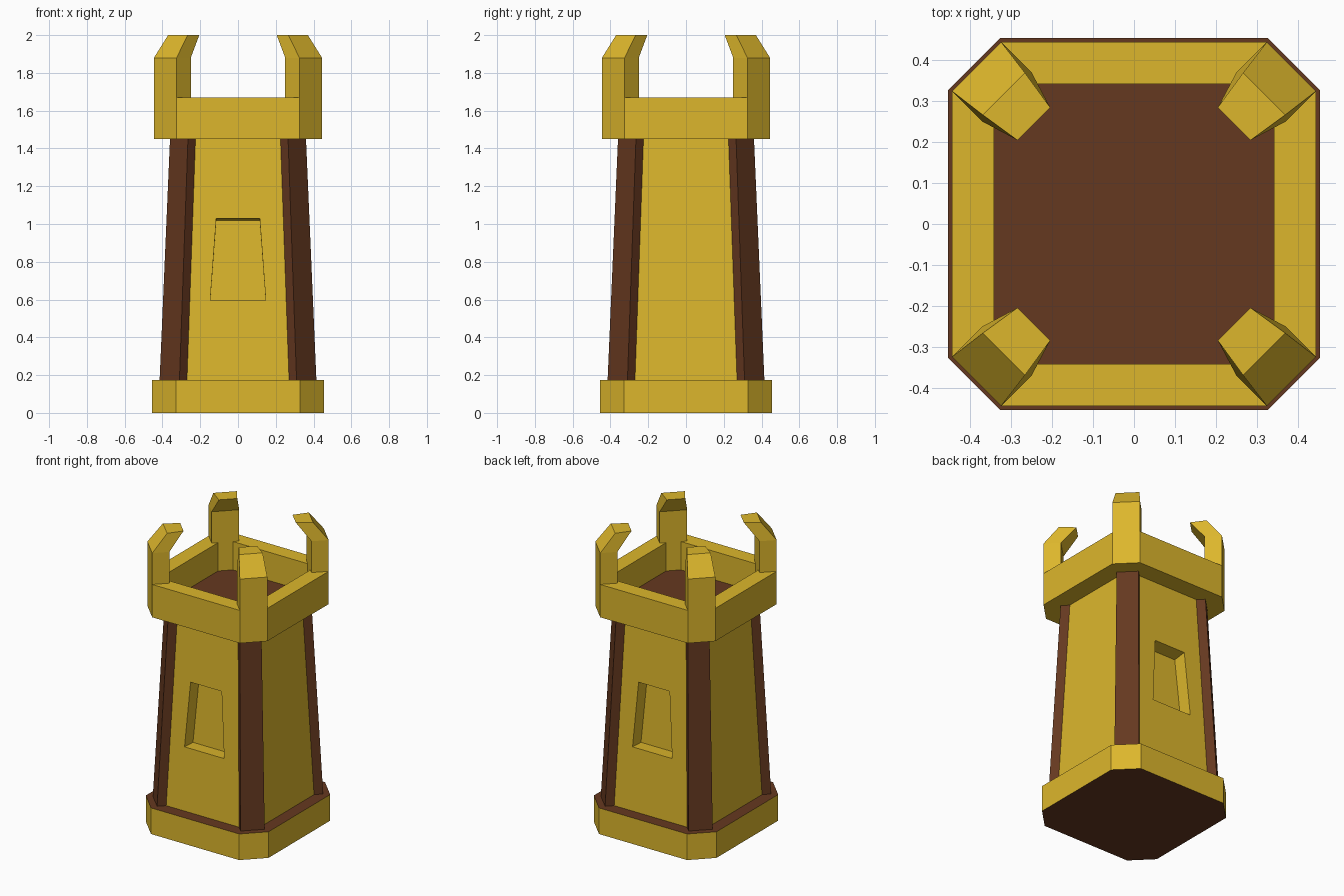
import bpy, bmesh

if "Cube" in bpy.data.objects:
    bpy.data.objects.remove(bpy.data.objects["Cube"])


def material(name, color):
    m = bpy.data.materials.new(name)
    m.diffuse_color = color
    m.use_nodes = True
    m.node_tree.nodes["Principled BSDF"].inputs["Base Color"].default_value = m.diffuse_color
    return m


GOLD = material("gold", (0.72, 0.47, 0.025, 1))
BROWN = material("brown", (0.13, 0.04, 0.014, 1))


def octagon(a, b, z):
    return [(x, y, z) for x, y in ((a, -b), (a, b), (b, a), (-b, a),
                                   (-a, b), (-a, -b), (-b, -a), (b, -a))]


def diagonal_quad(a, b, c, d, z, sx, sy):
    """Rectangle turned to face a corner: outer edge a/b, inner edge c/d."""
    return [(x * sx, y * sy, z) for x, y in ((a, b), (b, a), (d, c), (c, d))]


def add_loft(bm, loops, start=True, end=True):
    rings = [[bm.verts.new(p) for p in loop] for loop in loops]
    for lo, hi in zip(rings, rings[1:]):
        n = len(lo)
        for i in range(n):
            j = (i + 1) % n
            bm.faces.new((lo[i], lo[j], hi[j], hi[i]))
    if start:
        bm.faces.new(rings[0][::-1])
    if end:
        bm.faces.new(rings[-1])


def finish(name, bm, brown_if=None, mats=(GOLD, BROWN)):
    bmesh.ops.remove_doubles(bm, verts=bm.verts, dist=1e-5)
    bmesh.ops.recalc_face_normals(bm, faces=bm.faces)
    if brown_if:
        for f in bm.faces:
            f.material_index = int(brown_if(f))
    me = bpy.data.meshes.new(name)
    bm.to_mesh(me)
    bm.free()
    for m in mats:
        me.materials.append(m)
    ob = bpy.data.objects.new(name, me)
    bpy.context.collection.objects.link(ob)
    return ob


# Base plinth: gold sides, brown top and bottom
bm = bmesh.new()
add_loft(bm, [octagon(0.455, 0.327, 0), octagon(0.455, 0.327, 0.175)])
finish("base", bm, lambda f: abs(f.normal.z) > 0.5)

# Tapered tower walls, with a recessed window front and back
Z0, Z1 = 0.175, 1.45
A0, B0, A1, B1 = 0.375, 0.27, 0.32, 0.225


def wall_y(z):
    return A0 + (A1 - A0) * (z - Z0) / (Z1 - Z0)


def trapezoid(w0, y0, z0, w1, y1, z1, s):
    return [(-w0, s * y0, z0), (w0, s * y0, z0), (w1, s * y1, z1), (-w1, s * y1, z1)]


bm = bmesh.new()
add_loft(bm, [octagon(A0, B0, Z0), octagon(A1, B1, Z1)])
bm.faces.ensure_lookup_table()
plain = [f for f in bm.faces if abs(f.calc_center_median().y) > 0.3
         and abs(f.calc_center_median().x) < 0.01]
bmesh.ops.delete(bm, geom=plain, context='FACES_ONLY')
for s in (-1, 1):
    wb, wt, depth = 0.595, 1.03, 0.09
    add_loft(bm, [
        trapezoid(B0, A0, Z0, B1, A1, Z1, s),
        trapezoid(0.147, wall_y(wb), wb, 0.115, wall_y(wt), wt, s),
        trapezoid(0.147, wall_y(wb) - depth, wb - 0.004,
                  0.115, wall_y(wt) - depth, wt - 0.012, s)], start=False)
finish("tower_walls", bm)

# Crown ring with a sunken brown floor
bm = bmesh.new()
add_loft(bm, [octagon(0.445, 0.325, 1.45), octagon(0.445, 0.325, 1.67),
              octagon(0.342, 0.3, 1.67), octagon(0.342, 0.3, 1.48)])
finish("crown_ring", bm,
       lambda f: f.normal.z > 0.5 and f.calc_center_median().z < 1.55)

# Corner posts and inward-bent crown prongs
for sx, side in ((-1, "left"), (1, "right")):
    for sy, end in ((-1, "front"), (1, "back")):
        bm = bmesh.new()
        add_loft(bm, [diagonal_quad(0.415, 0.31, 0.375, 0.27, Z0, sx, sy),
                      diagonal_quad(0.36, 0.265, 0.32, 0.225, Z1, sx, sy)])
        finish(f"{end}_{side}_post", bm, mats=(BROWN,))

        bm = bmesh.new()
        add_loft(bm, [diagonal_quad(0.445, 0.325, 0.37, 0.25, 1.45, sx, sy),
                      diagonal_quad(0.445, 0.325, 0.37, 0.25, 1.88, sx, sy),
                      diagonal_quad(0.37, 0.267, 0.285, 0.205, 2.0, sx, sy)])
        finish(f"{end}_{side}_prong", bm, mats=(GOLD,))
